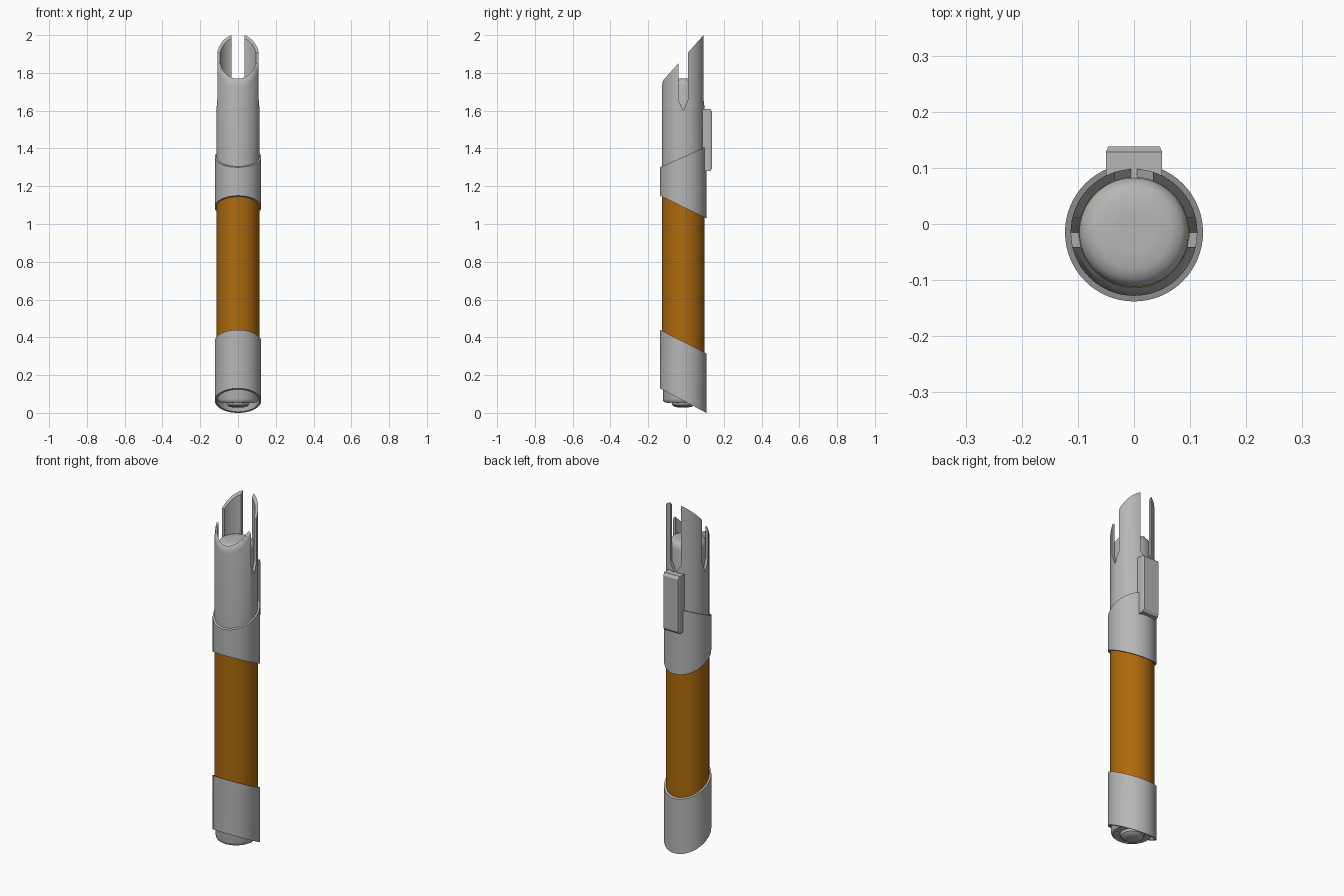
import bpy, bmesh, math
from mathutils import Matrix

if "Cube" in bpy.data.objects:
    bpy.data.objects.remove(bpy.data.objects["Cube"])

CY = -0.015          # y of the handle axis
SEG = 64


def material(name, rgb):
    m = bpy.data.materials.new(name)
    m.diffuse_color = (*rgb, 1)
    m.use_nodes = True
    m.node_tree.nodes["Principled BSDF"].inputs["Base Color"].default_value = m.diffuse_color
    return m


GREY = material("grey metal", (0.47, 0.47, 0.47))
ORANGE = material("amber grip", (0.42, 0.145, 0.004))
WHITE = material("white dots", (0.9, 0.9, 0.9))


def finish(name, bm, mat, smooth=True):
    bmesh.ops.recalc_face_normals(bm, faces=bm.faces)
    me = bpy.data.meshes.new(name)
    bm.to_mesh(me)
    bm.free()
    ob = bpy.data.objects.new(name, me)
    bpy.context.collection.objects.link(ob)
    me.materials.append(mat)
    if smooth:
        bpy.ops.object.select_all(action='DESELECT')
        ob.select_set(True)
        bpy.context.view_layer.objects.active = ob
        bpy.ops.object.shade_smooth_by_angle(angle=math.radians(32))
    return ob


def lathe(name, profile, mat, closed=False):
    """Revolve (radius, height) points; height may be a function of y."""
    bm = bmesh.new()
    rings = []
    for r, h in profile:
        ring = []
        for i in range(SEG):
            a = 2 * math.pi * i / SEG
            y = CY + r * math.sin(a)
            z = h(y) if callable(h) else h
            ring.append(bm.verts.new((r * math.cos(a), y, z)))
        rings.append(ring)
    pairs = list(zip(rings, rings[1:]))
    if closed:
        pairs.append((rings[-1], rings[0]))
    else:
        bm.faces.new(rings[0])
        bm.faces.new(rings[-1])
    for a, b in pairs:
        for i in range(SEG):
            j = (i + 1) % SEG
            bm.faces.new((a[i], a[j], b[j], b[i]))
    return finish(name, bm, mat)


def slope(front, back):
    """Slanted cut given its height at the front and back of a sleeve."""
    return lambda y: front + (back - front) * (y - CY + 0.123) / 0.246


def sleeve(name, low, high):
    lathe(name, [(0.123, low), (0.123, high), (0.112, high), (0.112, low)], GREY, True)


# slanted sleeves and grip
sleeve("lower_sleeve", slope(0.13, 0.0), slope(0.44, 0.315))
sleeve("upper_sleeve", slope(1.15, 1.03), slope(1.30, 1.41))
lathe("grip", [(0.113, 0.25), (0.113, 1.2)], ORANGE)

# base cap with domed button and ring of dots
lathe("base_cap", [(0.108, 0.25), (0.108, 0.075), (0.105, 0.062), (0.098, 0.055),
                   (0.062, 0.055), (0.058, 0.042), (0.045, 0.032), (0.02, 0.028)], GREY)
for i in range(8):
    a = math.pi * (2 * i + 1) / 8
    bm = bmesh.new()
    bmesh.ops.create_cone(bm, cap_ends=True, segments=12, radius1=0.007, radius2=0.007,
                          depth=0.004, matrix=Matrix.Translation(
                              (0.084 * math.cos(a), CY + 0.084 * math.sin(a), 0.0545)))
    finish("base_dot", bm, WHITE)


# upper tube with slanted rim, softened at the front
def rim(y):
    return 2.0 + 1.12 * (y - 0.093)


def soft_rim(amount):
    return lambda y: rim(y) - amount * max(0, min(1, (0.02 - y) / 0.14))


tube = lathe("emitter_tube", [(0.113, 1.15), (0.113, soft_rim(0.03)), (0.110, soft_rim(0.012)),
                              (0.105, rim), (0.098, rim), (0.098, 1.15)], GREY, True)


# pointed slots on both sides and at the back
def slot_cutter(half, direction, length):
    bm = bmesh.new()
    outline = [(0, 1.60), (half, 1.66), (half, 2.2), (-half, 2.2), (-half, 1.66)]
    dx, dy = direction
    ends = []
    for t in (0.05, length):
        ends.append([bm.verts.new((dx * t - dy * u, CY + dy * t + dx * u, z)) for u, z in outline])
    bm.faces.new(ends[0])
    bm.faces.new(ends[1])
    for i in range(5):
        j = (i + 1) % 5
        bm.faces.new((ends[0][i], ends[0][j], ends[1][j], ends[1][i]))
    ob = finish("slot_cutter", bm, GREY, False)
    ob.hide_render = True
    return ob


for half, d in ((0.026, (1, 0)), (0.026, (-1, 0)), (0.034, (0, 1))):
    cutter = slot_cutter(half, d, 0.2)
    mod = tube.modifiers.new("slot", 'BOOLEAN')
    mod.operation = 'DIFFERENCE'
    mod.solver = 'EXACT'
    mod.object = cutter
    bpy.context.view_layer.objects.active = tube
    bpy.ops.object.modifier_apply(modifier=mod.name)
    bpy.data.objects.remove(cutter)

# plug inside the tube
lathe("emitter_plug", [(0.0975, 1.3), (0.0975, 1.735), (0.094, 1.75), (0.084, 1.762),
                       (0.066, 1.77), (0.032, 1.77)], GREY)

# control box on the back, chamfered around its outer face
bm = bmesh.new()
loops = []
for y, x, low, high in ((0.07, 0.05, 1.28, 1.61), (0.128, 0.05, 1.28, 1.61),
                        (0.138, 0.046, 1.295, 1.595)):
    loops.append([bm.verts.new(p) for p in ((-x, y, low), (x, y, low), (x, y, high), (-x, y, high))])
bm.faces.new(loops[0])
bm.faces.new(loops[2])
for a, b in zip(loops, loops[1:]):
    for i in range(4):
        j = (i + 1) % 4
        bm.faces.new((a[i], a[j], b[j], b[i]))
finish("control_box", bm, GREY, False)
